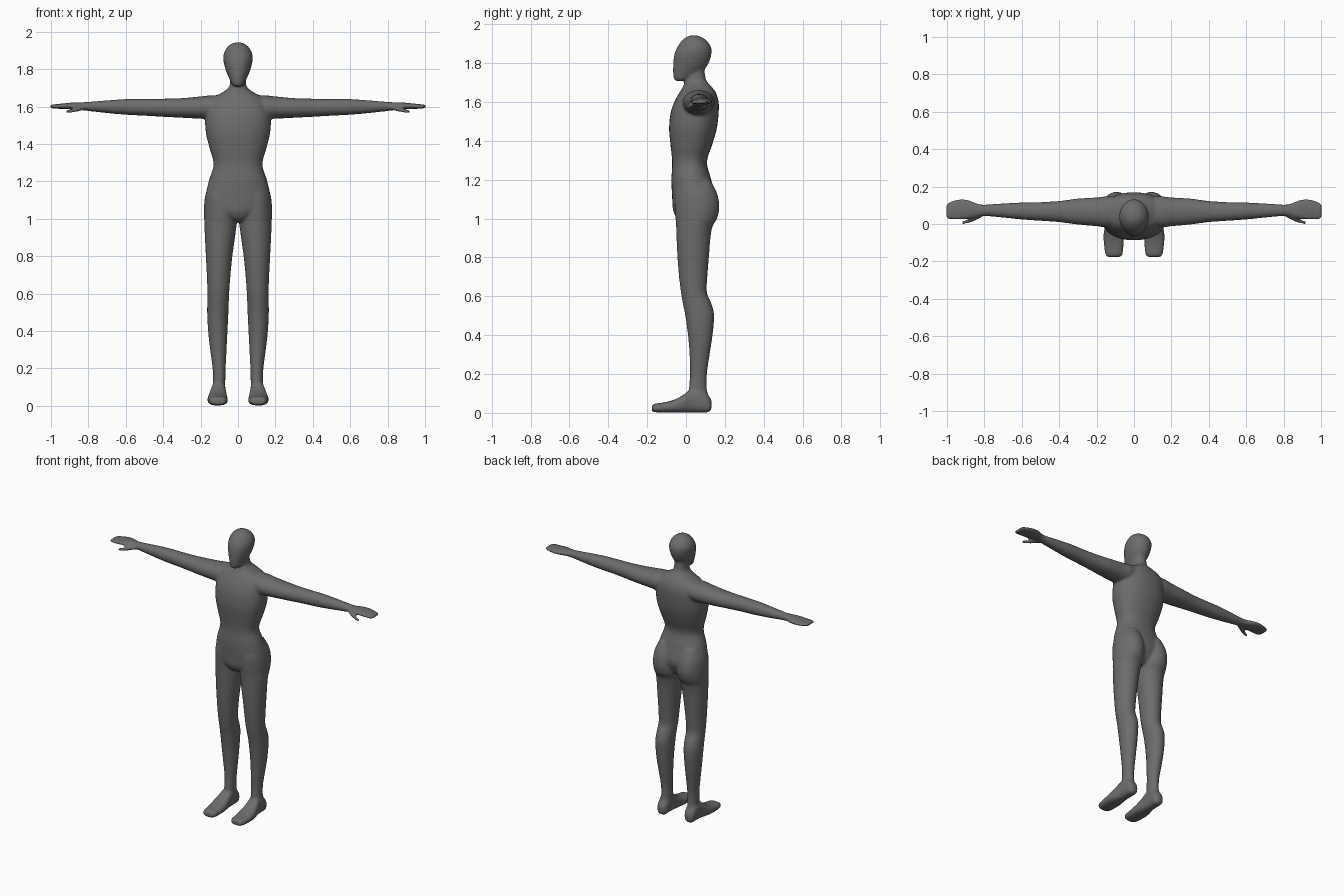
import bpy, bmesh, math
from mathutils import Vector

SEG = 32
grey = bpy.data.materials.new("charcoal_grey")
grey.diffuse_color = (0.15, 0.15, 0.15, 1)


def spline(rows, steps=6):
    """Catmull-Rom interpolation between the given cross-sections."""
    out = []
    for i in range(len(rows) - 1):
        p0, p1 = rows[max(i - 1, 0)], rows[i]
        p2, p3 = rows[i + 1], rows[min(i + 2, len(rows) - 1)]
        for k in range(steps):
            t = k / steps
            out.append([0.5 * (2 * b + (c - a) * t + (2 * a - 5 * b + 4 * c - d) * t * t
                               + (3 * b - a - 3 * c + d) * t ** 3)
                        for a, b, c, d in zip(p0, p1, p2, p3)])
    out.append(list(rows[-1]))
    return out


def loft(bm, rows, place, power=1.0):
    """Skin rounded sections (position, u0, u1, v0, v1); place maps (s, u, v) to xyz."""
    rings = []
    for s, u0, u1, v0, v1 in spline(rows):
        ring = []
        for k in range(SEG):
            a = 2 * math.pi * k / SEG
            c, n = math.cos(a), math.sin(a)
            u = (u0 + u1) / 2 + (u1 - u0) / 2 * math.copysign(abs(c) ** power, c)
            v = (v0 + v1) / 2 + (v1 - v0) / 2 * math.copysign(abs(n) ** power, n)
            ring.append(bm.verts.new(place(s, u, v)))
        rings.append(ring)
    faces = [bm.faces.new(rings[0]), bm.faces.new(rings[-1])]
    for a, b in zip(rings, rings[1:]):
        for k in range(SEG):
            j = (k + 1) % SEG
            faces.append(bm.faces.new((a[k], a[j], b[j], b[k])))
    bmesh.ops.recalc_face_normals(bm, faces=faces)


# Sections along z: (z, x0, x1, y0, y1)
torso = [(0.985, -.03, .03, -.02, .08), (1.00, -.07, .07, -.045, .11),
         (1.04, -.14, .14, -.066, .135), (1.10, -.175, .175, -.071, .152),
         (1.20, -.157, .157, -.075, .130), (1.29, -.131, .131, -.071, .108),
         (1.38, -.153, .153, -.080, .135), (1.46, -.172, .172, -.087, .158),
         (1.54, -.176, .176, -.080, .168), (1.60, -.168, .168, -.060, .168),
         (1.645, -.14, .14, -.036, .155), (1.675, -.085, .085, -.018, .135),
         (1.705, -.048, .048, -.006, .108), (1.74, -.042, .042, -.003, .098),
         (1.80, -.042, .042, 0, .095)]
head = [(1.708, -.018, .018, -.052, -.015), (1.718, -.032, .032, -.062, .02),
        (1.75, -.047, .047, -.067, .075), (1.79, -.064, .064, -.066, .112),
        (1.84, -.077, .077, -.061, .130), (1.88, -.077, .077, -.046, .130),
        (1.915, -.06, .06, -.022, .107), (1.935, -.036, .036, .004, .078),
        (1.943, -.012, .012, .025, .052)]
leg = [(.03, .075, .135, .04, .115), (.07, .070, .137, .022, .122),
       (.12, .068, .134, .015, .108), (.20, .066, .136, .020, .108),
       (.30, .061, .149, .018, .122), (.40, .056, .160, .010, .137),
       (.50, .051, .165, -.004, .145), (.56, .049, .164, -.016, .132),
       (.62, .046, .164, -.026, .108), (.70, .040, .167, -.036, .110),
       (.80, .030, .172, -.044, .118), (.90, .016, .177, -.049, .126),
       (.96, .008, .180, -.051, .137), (1.00, .004, .181, -.054, .160),
       (1.06, .004, .182, -.058, .172), (1.13, .012, .174, -.058, .160),
       (1.20, .035, .145, -.04, .125)]
# Sections along y: (y, x0, x1, z0, z1)
foot = [(-.176, .075, .140, .008, .038), (-.165, .062, .152, .004, .047),
        (-.12, .056, .160, .002, .053), (-.06, .055, .163, .002, .068),
        (-.01, .060, .155, .002, .096), (.03, .064, .145, .002, .125),
        (.08, .066, .142, .002, .125), (.115, .070, .138, .003, .09),
        (.132, .086, .122, .02, .065)]
# Sections along x: (x, y0, y1, z0, z1)
arm = [(.06, .0, .14, 1.555, 1.655), (.14, -.018, .148, 1.535, 1.660),
       (.20, -.012, .142, 1.535, 1.654), (.30, -.003, .136, 1.540, 1.645),
       (.40, .010, .123, 1.545, 1.642), (.50, .017, .117, 1.551, 1.641),
       (.60, .024, .115, 1.556, 1.640), (.70, .034, .110, 1.565, 1.633),
       (.80, .043, .104, 1.576, 1.625), (.84, .038, .110, 1.581, 1.623),
       (.88, .028, .127, 1.584, 1.622), (.92, .024, .134, 1.587, 1.618),
       (.96, .022, .128, 1.588, 1.614), (.99, .023, .116, 1.590, 1.611),
       (1.004, .032, .106, 1.593, 1.608)]
thumb = [(.80, .045, .075, 1.586, 1.605), (.84, .022, .058, 1.577, 1.604),
         (.87, .009, .036, 1.570, 1.595), (.90, .001, .022, 1.565, 1.586),
         (.922, -.001, .013, 1.563, 1.579)]

bm = bmesh.new()
loft(bm, torso, lambda s, u, v: Vector((u, v, s)), 0.9)
loft(bm, head, lambda s, u, v: Vector((u, v, s)))
for side in (-1, 1):
    loft(bm, leg, lambda s, u, v: Vector((side * u, v, s)))
    loft(bm, foot, lambda s, u, v: Vector((side * u, s, v)), 0.75)
    loft(bm, arm, lambda s, u, v: Vector((side * s, u, v)), 0.95)
    loft(bm, thumb, lambda s, u, v: Vector((side * s, u, v)))

mesh = bpy.data.meshes.new("body")
bm.to_mesh(mesh)
bm.free()
mesh.materials.append(grey)
body = bpy.data.objects.new("body", mesh)
bpy.context.collection.objects.link(body)

# Fuse the parts into one skin and soften the joins
fuse = body.modifiers.new("fuse", 'REMESH')
fuse.mode = 'VOXEL'
fuse.voxel_size = 0.007
fuse.use_smooth_shade = True
soften = body.modifiers.new("soften", 'SMOOTH')
soften.factor = 0.5
soften.iterations = 8
